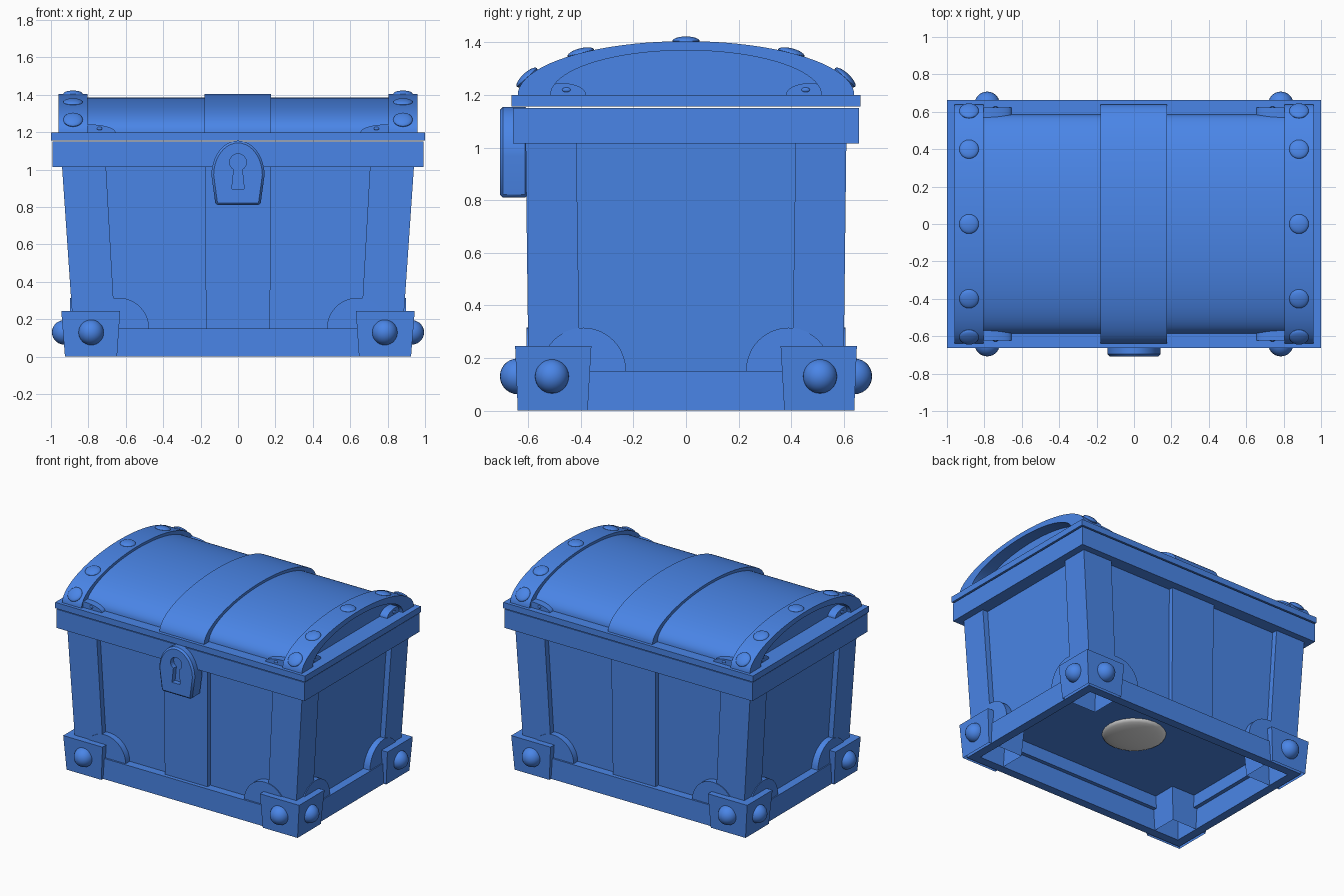
import bpy, bmesh, math
from mathutils import Matrix

if "Cube" in bpy.data.objects:
    bpy.data.objects.remove(bpy.data.objects["Cube"])


def material(name, rgb):
    m = bpy.data.materials.new(name)
    m.diffuse_color = (*rgb, 1)
    m.use_nodes = True
    m.node_tree.nodes["Principled BSDF"].inputs["Base Color"].default_value = m.diffuse_color
    return m


BLUE = material("chest_blue", (0.069, 0.238, 0.807))
GREY = material("pale_grey", (0.8, 0.8, 0.8))
SIGNS = [(sx, sy) for sx in (-1, 1) for sy in (-1, 1)]


def finish(name, bm, smooth=False, mat=BLUE):
    bmesh.ops.recalc_face_normals(bm, faces=bm.faces)
    me = bpy.data.meshes.new(name)
    bm.to_mesh(me)
    bm.free()
    ob = bpy.data.objects.new(name, me)
    bpy.context.collection.objects.link(ob)
    me.materials.append(mat)
    if smooth:
        bpy.ops.object.select_all(action='DESELECT')
        bpy.context.view_layer.objects.active = ob
        ob.select_set(True)
        bpy.ops.object.shade_smooth_by_angle(angle=math.radians(35))
    return ob


def taper_box(name, z0, z1, low, high, open_bottom=False, recess=None):
    """Box between two (x0, x1, y0, y1) rectangles; recess = (wall, depth) hollows the underside."""
    bm = bmesh.new()
    rings = []
    for z, (x0, x1, y0, y1) in ((z0, low), (z1, high)):
        rings.append([bm.verts.new((x, y, z)) for x, y in ((x0, y0), (x1, y0), (x1, y1), (x0, y1))])
    a, b = rings
    for i in range(4):
        j = (i + 1) % 4
        bm.faces.new((a[i], a[j], b[j], b[i]))
    bm.faces.new(b)
    if not open_bottom:
        f = bm.faces.new(a[::-1])
        if recess:
            bmesh.ops.recalc_face_normals(bm, faces=bm.faces)
            bmesh.ops.inset_region(bm, faces=[f], thickness=recess[0], use_even_offset=True)
            inner = bmesh.ops.extrude_face_region(bm, geom=[f])["geom"]
            bmesh.ops.translate(bm, vec=(0, 0, recess[1]),
                                verts=[v for v in inner if isinstance(v, bmesh.types.BMVert)])
            if f.is_valid:
                bm.faces.remove(f)
    return finish(name, bm)


def ring_box(name, z0, z1, x, y, wall):
    """Rectangular frame made of four walls."""
    bm = bmesh.new()
    loops = []
    for w in (0, wall):
        for z in (z0, z1):
            loops.append([bm.verts.new((sx * (x - w), sy * (y - w), z))
                          for sx, sy in ((-1, -1), (1, -1), (1, 1), (-1, 1))])
    for p, q in ((0, 1), (1, 3), (3, 2), (2, 0)):
        for i in range(4):
            j = (i + 1) % 4
            bm.faces.new((loops[p][i], loops[p][j], loops[q][j], loops[q][i]))
    return finish(name, bm)


def prism(name, pts, axis, d0, d1, smooth=True):
    """Extrude a profile of (u, z) points along x or y."""
    bm = bmesh.new()
    put = (lambda u, z, d: (d, u, z)) if axis == 'x' else (lambda u, z, d: (u, d, z))
    a = [bm.verts.new(put(u, z, d0)) for u, z in pts]
    b = [bm.verts.new(put(u, z, d1)) for u, z in pts]
    n = len(pts)
    for i in range(n):
        j = (i + 1) % n
        bm.faces.new((a[i], a[j], b[j], b[i]))
    bm.faces.new(a)
    bm.faces.new(b[::-1])
    return finish(name, bm, smooth)


def arch(c, z, a, h, n=40):
    return [(c + a * math.cos(math.pi * i / n), z + h * math.sin(math.pi * i / n)) for i in range(n + 1)]


def ball(name, loc, scale, tilt=0, mat=BLUE):
    bm = bmesh.new()
    m = Matrix.Translation(loc) @ Matrix.Rotation(tilt, 4, 'X') @ Matrix.Diagonal((*scale, 1))
    bmesh.ops.create_uvsphere(bm, u_segments=24, v_segments=14, radius=1, matrix=m)
    return finish(name, bm, True, mat)


def corner_rect(x0, x1, y0, y1, sx, sy):
    return (sx * x0, sx * x1, sy * y0, sy * y1)


# Tub with a recessed underside, and the base frame
taper_box("tub", 0.15, 1.02, (-.845, .845, -.56, .56), (-.90, .90, -.57, .57), recess=(0.03, 0.09))
ring_box("base_frame", 0, 0.15, .905, .62, .062)
ball("underside_dome", (0, 0, .24), (.21, .21, .04), mat=GREY)

# Corner posts, foot brackets and their studs
for sx, sy in SIGNS:
    taper_box("corner_post", .2, 1.02, corner_rect(.66, .885, .405, .60, sx, sy),
              corner_rect(.706, .941, .417, .61, sx, sy))
    taper_box("foot_bracket", 0, .245, corner_rect(.647, .925, .374, .64, sx, sy),
              corner_rect(.63, .945, .36, .65, sx, sy), open_bottom=True)
    ball("front_stud", (sx * .785, sy * .64, .13), (.068, .068, .068))
    ball("side_stud", (sx * .93, sy * .51, .13), (.065, .065, .065))
    # Rounded gussets above the brackets
    prism("front_gusset", arch(sx * .64, .15, .165, .165, 24), 'y', sy * .55, sy * .607)
    prism("side_gusset", arch(sy * .39, .15, .162, .165, 24), 'x', sx * .84, sx * .897)
    # Small gussets on the lid, with pins
    prism("lid_gusset", arch(sx * .80, 1.2, .145, .042, 20), 'y', sy * .56, sy * .622)
    prism("lid_end_gusset", arch(sy * .47, 1.2, .09, .045, 20), 'x', sx * .86, sx * .93)
    ball("lid_pin", (sx * .74, sy * .622, 1.22), (.014, .006, .009))
    ball("lid_end_pin", (sx * .93, sy * .455, 1.22), (.006, .016, .009))

# Middle straps on the front and back of the tub
for sy in (-1, 1):
    taper_box("middle_strap", .15, 1.02, (-.171, .171, sy * .54, sy * .592), (-.177, .177, sy * .54, sy * .602))

# Rims with a thin gap between tub and lid
ring_box("tub_rim", 1.015, 1.15, .993, .658, .11)
taper_box("lid_rim", 1.157, 1.2, (-1, 1, -.663, .663), (-1, 1, -.663, .663))

# Barrel lid, centre band and end bands
A, H = .64, .205
prism("lid_barrel", arch(0, 1.2, .585, .187), 'x', -.87, .87)
prism("centre_band", arch(0, 1.2, A, H), 'x', -.18, .177)
for sx in (-1, 1):
    prism("end_band", arch(0, 1.2, A, H) + arch(0, 1.2, .515, .17)[::-1], 'x', sx * .805, sx * .96)
    for y in (-.605, -.4, 0, .4, .605):
        z = H * math.sqrt(1 - (y / A) ** 2)
        tilt = math.atan2(-y / A ** 2, z / H ** 2)
        ball("band_rivet", (sx * .882, y, 1.2 + z), (.052, .052, .018), tilt)

# Lock plate with a cut keyhole
lock = prism("lock_plate", [(-.12, .81), (.12, .81)] + arch(0, .97, .142, .185, 24), 'y', -.60, -.708)
bev = lock.modifiers.new("edge", 'BEVEL')
bev.width, bev.segments, bev.limit_method, bev.angle_limit = .012, 1, 'ANGLE', math.radians(50)
hole = [(.045 * math.cos(t), 1.04 + .045 * math.sin(t))
        for t in (math.radians(-60 + 300 * i / 20) for i in range(21))]
cutter = prism("keyhole_cutter", [(-.033, .897), (.033, .897)] + hole, 'y', -.672, -.80, False)
cutter.hide_render = True
cutter.hide_viewport = True
cut = lock.modifiers.new("keyhole", 'BOOLEAN')
cut.operation, cut.solver, cut.object = 'DIFFERENCE', 'EXACT', cutter
